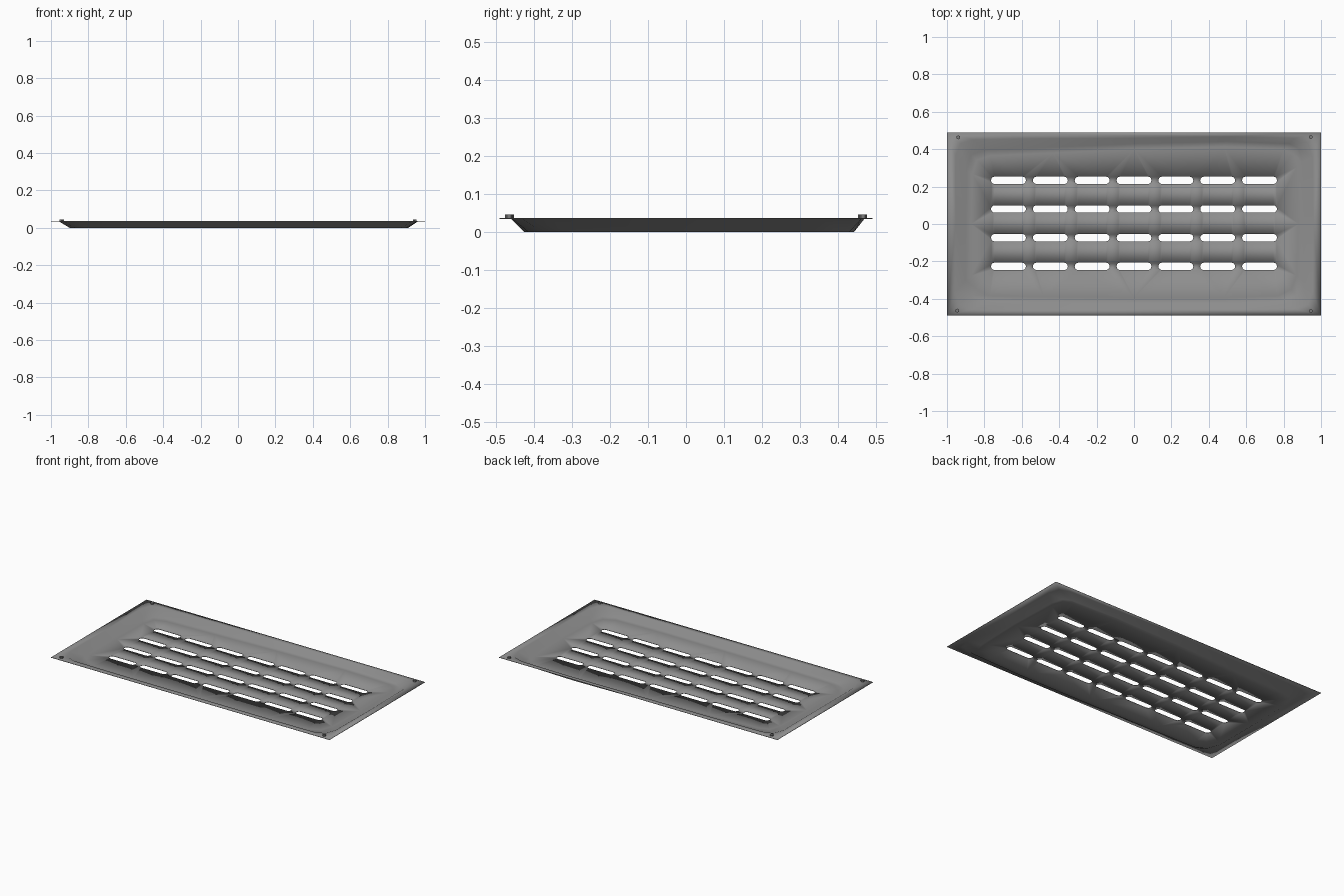
import bpy, bmesh, math
from mathutils import Vector

if "Cube" in bpy.data.objects:
    bpy.data.objects.remove(bpy.data.objects["Cube"])

RIM_Z, THICK = 0.033, 0.003
HX, HY = 1.0, 0.49


def material(name, v):
    m = bpy.data.materials.new(name)
    m.diffuse_color = (v, v, v, 1)
    m.use_nodes = True
    m.node_tree.nodes["Principled BSDF"].inputs["Base Color"].default_value = m.diffuse_color
    return m


steel = material("grey steel", 0.27)
bolt_mat = material("dark bolt steel", 0.2)


def add_loop(bm, pts, z):
    vs = [bm.verts.new((x, y, z)) for x, y in pts]
    es = [bm.edges.new((vs[i], vs[(i + 1) % len(vs)])) for i in range(len(vs))]
    return vs, es


def bridge(bm, a, b):
    n = len(a)
    for i in range(n):
        j = (i + 1) % n
        bm.faces.new((a[i], a[j], b[j], b[i]))


def slot(cx, cy, w, h, seg=6):
    r, pts = h / 2, []
    for side, start in ((1, -math.pi / 2), (-1, math.pi / 2)):
        for k in range(seg + 1):
            a = start + math.pi * k / seg
            pts.append((cx + side * (w / 2 - r) + r * math.cos(a), cy + r * math.sin(a)))
    return pts


# slightly uneven pressed recess: top crease and floor edge, anticlockwise
crease = [(-0.86, -0.455), (-0.50, -0.458), (0.0, -0.458), (0.50, -0.458), (0.86, -0.455), (0.93, -0.43),
          (0.955, -0.36), (0.96, 0.0), (0.955, 0.36), (0.93, 0.435),
          (0.86, 0.46), (0.50, 0.468), (0.0, 0.46), (-0.50, 0.458), (-0.86, 0.452), (-0.93, 0.43),
          (-0.955, 0.36), (-0.955, 0.0), (-0.955, -0.36), (-0.93, -0.43)]
floor = [(-0.80, -0.415), (-0.50, -0.42), (0.0, -0.425), (0.50, -0.425), (0.80, -0.415), (0.87, -0.38),
         (0.90, -0.30), (0.91, 0.0), (0.90, 0.33), (0.88, 0.405),
         (0.83, 0.43), (0.50, 0.442), (0.0, 0.43), (-0.45, 0.41), (-0.80, 0.395), (-0.87, 0.37),
         (-0.895, 0.29), (-0.90, 0.0), (-0.90, -0.30), (-0.87, -0.38)]

bm = bmesh.new()
outer_v, outer_e = add_loop(bm, [(-HX, -HY), (HX, -HY), (HX, HY), (-HX, HY)], RIM_Z)
crease_v, crease_e = add_loop(bm, crease, RIM_Z)
floor_v, floor_e = add_loop(bm, floor, 0)
inner_v, inner_e = add_loop(bm, [(x - math.copysign(0.03, x) * min(1, abs(x) / 0.8),
                                  y - math.copysign(0.03, y) * min(1, abs(y) / 0.38)) for x, y in floor], 0)

# flat rim, sloped wall and soft floor border
bmesh.ops.triangle_fill(bm, use_beauty=True, use_dissolve=False, edges=outer_e + crease_e)
bridge(bm, crease_v, floor_v)
bridge(bm, floor_v, inner_v)

# floor with 7 x 4 ventilation slots
edges = list(inner_e)
for row in range(4):
    for col in range(7):
        edges += add_loop(bm, slot((col - 3) * 0.2237, 0.0035 + (row - 1.5) * 0.1533, 0.187, 0.04), 0)[1]
bmesh.ops.triangle_fill(bm, use_beauty=True, use_dissolve=False, edges=edges)
for f in bm.faces:
    f.normal_update()
    if f.normal.z < 0:
        f.normal_flip()

me = bpy.data.meshes.new("vent_panel")
bm.to_mesh(me)
bm.free()
panel = bpy.data.objects.new("vent_panel", me)
bpy.context.collection.objects.link(panel)
me.materials.append(steel)
bpy.context.view_layer.objects.active = panel
panel.select_set(True)
bpy.ops.object.shade_smooth_by_angle(angle=math.radians(50))
sheet = panel.modifiers.new("sheet_thickness", 'SOLIDIFY')
sheet.thickness = THICK
sheet.offset = 1

# corner bolts
for i, (x, y) in enumerate([(-0.94, 0.463), (0.945, 0.465), (-0.945, -0.463), (0.945, -0.465)]):
    bpy.ops.mesh.primitive_cylinder_add(vertices=6, radius=0.011, depth=0.010,
                                        location=(x, y, RIM_Z + THICK + 0.004))
    b = bpy.context.object
    b.name = f"corner_bolt_{i + 1}"
    b.data.materials.append(bolt_mat)
